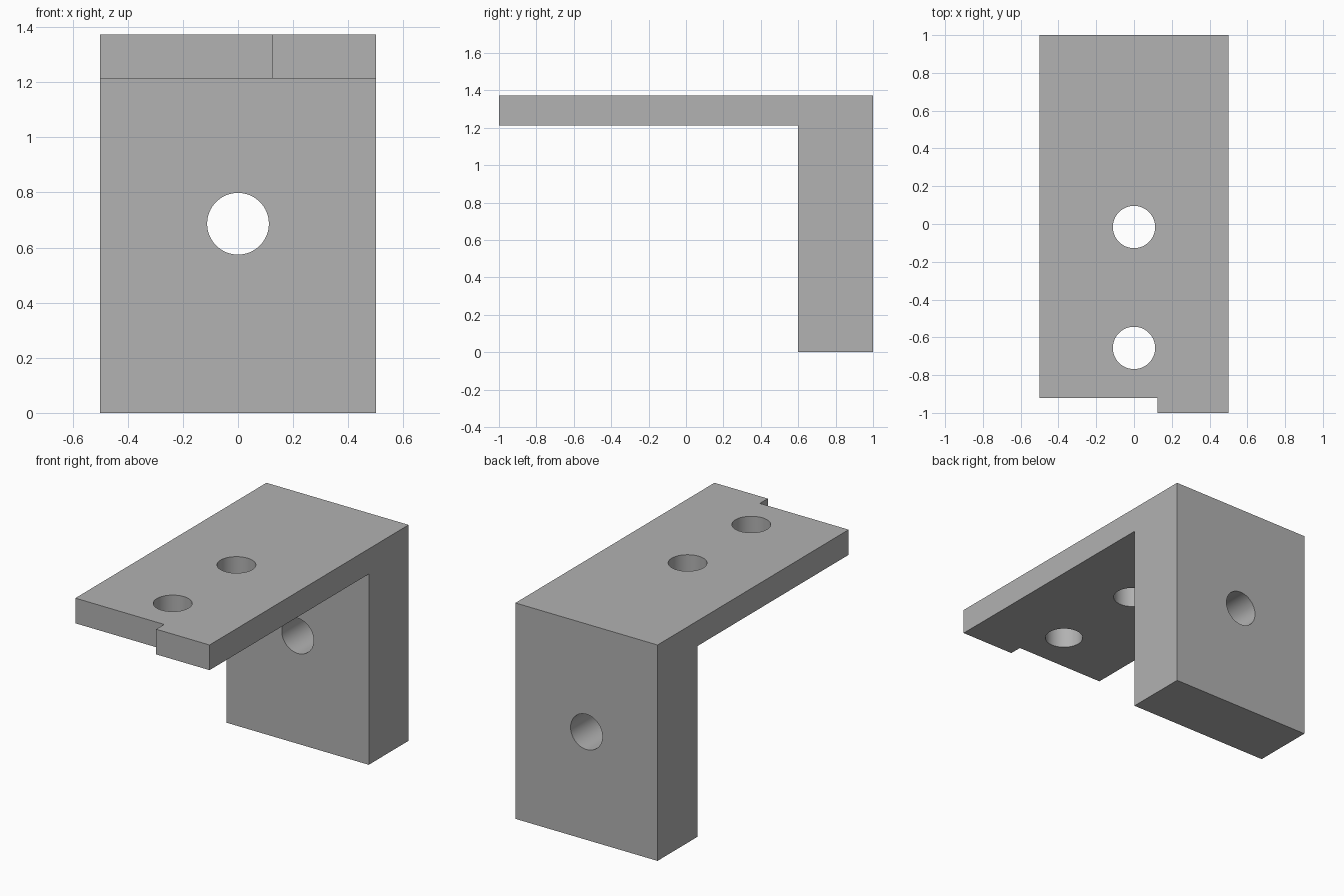
import bpy
import bmesh
from math import pi, radians
from mathutils import Matrix, Vector

default = bpy.data.objects.get("Cube")
if default:
    bpy.data.objects.remove(default, do_unlink=True)

WIDTH, HEIGHT = 1.0, 1.373
PLATE, LEG = 0.16, 0.4
HOLE_RADIUS = 0.112

grey = bpy.data.materials.new("plain_grey")
grey.use_nodes = True
colour = (0.445, 0.445, 0.445, 1)
grey.diffuse_color = colour
grey.node_tree.nodes["Principled BSDF"].inputs["Base Color"].default_value = colour


def make_object(name, bm):
    bmesh.ops.recalc_face_normals(bm, faces=bm.faces)
    mesh = bpy.data.meshes.new(name)
    bm.to_mesh(mesh)
    bm.free()
    mesh.materials.append(grey)
    obj = bpy.data.objects.new(name, mesh)
    bpy.context.collection.objects.link(obj)
    return obj


def hole_cutter(name, centre, turn=0):
    bm = bmesh.new()
    matrix = Matrix.Translation(centre) @ Matrix.Rotation(turn, 4, 'X')
    bmesh.ops.create_cone(bm, cap_ends=True, segments=64, radius1=HOLE_RADIUS,
                          radius2=HOLE_RADIUS, depth=0.6, matrix=matrix)
    return make_object(name, bm)


def box_cutter(name, low, high):
    low, high = Vector(low), Vector(high)
    bm = bmesh.new()
    matrix = Matrix.Translation((low + high) / 2) @ Matrix.Diagonal(high - low).to_4x4()
    bmesh.ops.create_cube(bm, size=1, matrix=matrix)
    return make_object(name, bm)


# L-shaped side profile extruded across the width
bm = bmesh.new()
under = HEIGHT - PLATE
profile = [(-1, under), (1 - LEG, under), (1 - LEG, 0), (1, 0), (1, HEIGHT), (-1, HEIGHT)]
face = bm.faces.new([bm.verts.new((-WIDTH / 2, y, z)) for y, z in profile])
extruded = bmesh.ops.extrude_face_region(bm, geom=[face])
bmesh.ops.translate(bm, vec=(WIDTH, 0, 0),
                    verts=[g for g in extruded["geom"] if isinstance(g, bmesh.types.BMVert)])
bracket = make_object("angle_bracket", bm)

# Two plate holes, one leg hole and the front edge notch
cutters = [
    hole_cutter("plate_hole_front", (0, -0.656, HEIGHT - PLATE / 2)),
    hole_cutter("plate_hole_back", (0, -0.016, HEIGHT - PLATE / 2)),
    hole_cutter("leg_hole", (0, 1 - LEG / 2, HEIGHT / 2), pi / 2),
    box_cutter("edge_notch", (-0.7, -1.2, 1), (0.125, -0.92, 1.6)),
]

bpy.ops.object.select_all(action='DESELECT')
bpy.context.view_layer.objects.active = bracket
bracket.select_set(True)
for cutter in cutters:
    cut = bracket.modifiers.new(cutter.name, 'BOOLEAN')
    cut.operation = 'DIFFERENCE'
    cut.solver = 'EXACT'
    cut.object = cutter
    bpy.ops.object.modifier_apply(modifier=cut.name)
    bpy.data.objects.remove(cutter, do_unlink=True)

# Smooth hole walls, sharp outer edges
bpy.ops.object.shade_smooth_by_angle(angle=radians(30))
